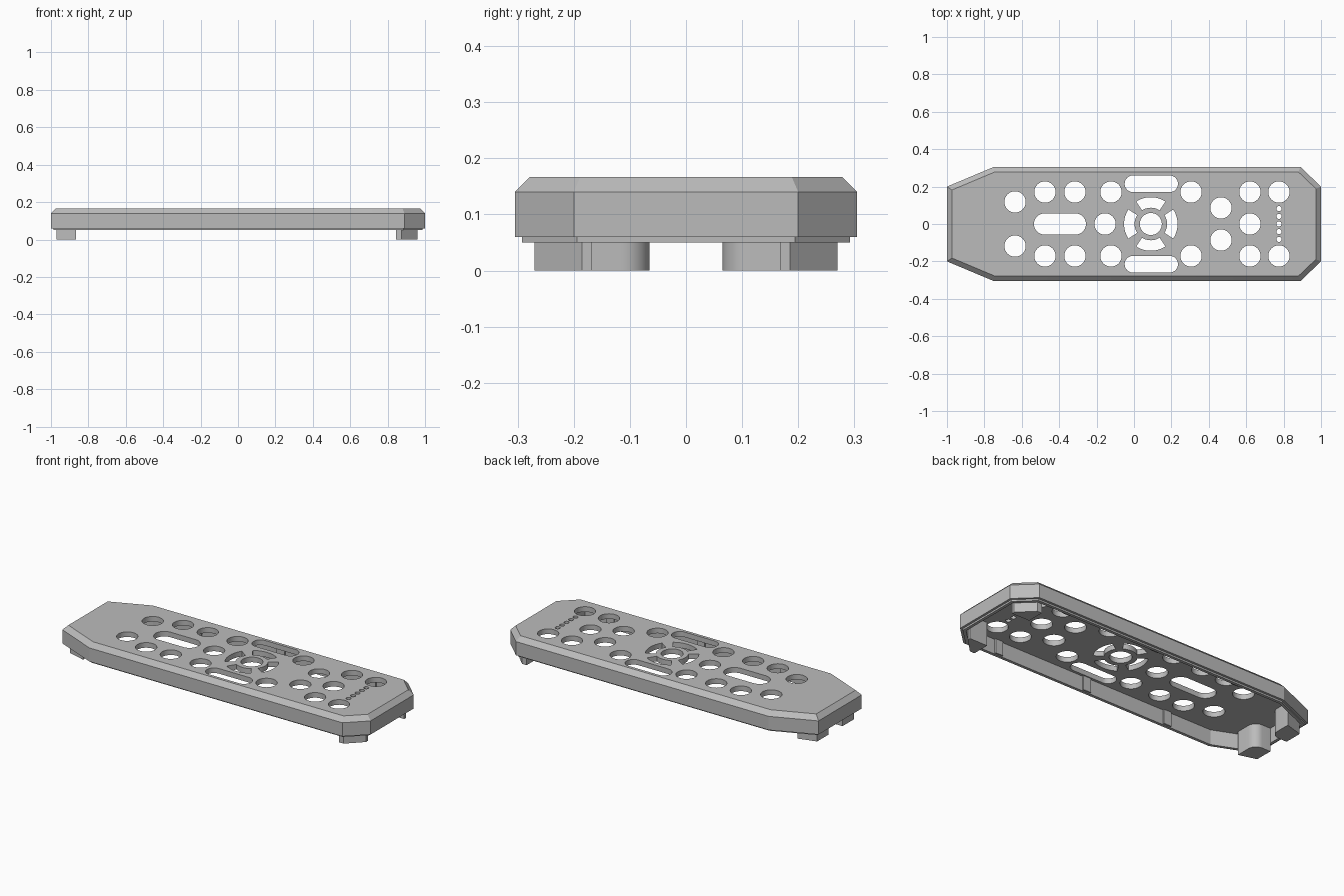
import bpy, bmesh
from math import sin, cos, pi, radians
from mathutils import Vector

cube = bpy.data.objects.get("Cube")
if cube:
    bpy.data.objects.remove(cube, do_unlink=True)

grey = bpy.data.materials.new("plain grey")
grey.use_nodes = True
COLOR = (0.5, 0.5, 0.5, 1)
grey.diffuse_color = COLOR
grey.node_tree.nodes["Principled BSDF"].inputs["Base Color"].default_value = COLOR

FLOOR, CEILING, TOP = 0.05, 0.137, 0.167
WALL = 0.03


def make_object(name, bm):
    bmesh.ops.recalc_face_normals(bm, faces=bm.faces)
    mesh = bpy.data.meshes.new(name)
    bm.to_mesh(mesh)
    bm.free()
    mesh.materials.append(grey)
    obj = bpy.data.objects.new(name, mesh)
    bpy.context.collection.objects.link(obj)
    return obj


def loft(bm, rings):
    """Skin a stack of equal-length point loops and cap both ends."""
    loops = [[bm.verts.new(p) for p in ring] for ring in rings]
    n = len(loops[0])
    for a, b in zip(loops, loops[1:]):
        for i in range(n):
            j = (i + 1) % n
            bm.faces.new((a[i], a[j], b[j], b[i]))
    return loops


def prism(bm, points, z0, z1):
    low, high = loft(bm, [[(x, y, z) for x, y in points] for z in (z0, z1)])
    bm.faces.new(low[::-1])
    bm.faces.new(high)


def inset(points, d):
    """Move each edge of a counter-clockwise outline inward by d."""
    out = []
    for i, p in enumerate(points):
        e1 = (p - points[i - 1]).normalized()
        e2 = (points[(i + 1) % len(points)] - p).normalized()
        n1, n2 = Vector((-e1.y, e1.x)), Vector((-e2.y, e2.x))
        out.append(p + (n1 + n2) * d / (1 + n1.dot(n2)))
    return out


def arc(cx, cy, r, a0, a1, steps):
    return [(cx + r * cos(a0 + (a1 - a0) * i / steps),
             cy + r * sin(a0 + (a1 - a0) * i / steps)) for i in range(steps + 1)]


def slot(x0, x1, y, r):
    return arc(x1 - r, y, r, -pi / 2, pi / 2, 16) + arc(x0 + r, y, r, pi / 2, 1.5 * pi, 16)


def circle(x, y, r, n=32):
    return arc(x, y, r, 0, 2 * pi, n)[:-1]


# Hollow shell: lip, wall, chamfer, top, then the inner wall and ceiling
half = [(1, 0.2), (0.89, 0.305), (-0.75, 0.305), (-1, 0.2)]
outline = [Vector(p) for p in half] + [Vector((x, -y)) for x, y in reversed(half)]
profile = [(WALL, CEILING), (WALL, FLOOR), (0.013, FLOOR), (0.013, 0.06),
           (0, 0.06), (0, 0.14), (0.027, TOP)]
bm = bmesh.new()
loops = loft(bm, [[(p.x, p.y, z) for p in inset(outline, d)] for d, z in profile])
bm.faces.new(loops[0])
bm.faces.new(loops[-1])
shell = make_object("top_shell", bm)

# Button openings
R = 0.057
cuts = [circle(x, 0, R) for x in (-0.155, 0.62)]
pairs = [(-0.636, 0.118)] + [(x, 0.171) for x in (-0.476, -0.316, -0.123, 0.305, 0.62, 0.775)]
pairs.append((0.465, 0.086))
for side in (1, -1):
    cuts += [circle(x, y * side, R) for x, y in pairs]
    cuts.append(slot(-0.05, 0.235, 0.215 * side, 0.045))
cuts.append(slot(-0.535, -0.257, 0, R))

# Small indicator openings
cuts += [circle(0.775, 0.041 * i, 0.014, 16) for i in range(-2, 3)]

# Round direction pad: centre hole and four curved openings
PAD = 0.09
cuts.append(circle(PAD, 0, 0.059))
for k in range(4):
    mid, spread = k * pi / 2, radians(33)
    cuts.append(arc(PAD, 0, 0.143, mid - spread, mid + spread, 12)
                + arc(PAD, 0, 0.087, mid + spread, mid - spread, 12))

bm = bmesh.new()
for points in cuts:
    prism(bm, points, 0.1, 0.2)
cutter = make_object("opening_cutter", bm)
cutter.hide_render = True

mod = shell.modifiers.new("openings", "BOOLEAN")
mod.operation = "DIFFERENCE"
mod.solver = "EXACT"
mod.object = cutter
bpy.context.view_layer.objects.active = shell
bpy.ops.object.modifier_apply(modifier=mod.name)
bpy.data.objects.remove(cutter, do_unlink=True)

# Corner posts and inner wall ribs, mirrored left and right
front_post = [(0.845, 0.27), (0.875, 0.27), (0.96, 0.185), (0.96, 0.168), (0.845, 0.168)]
rear_post = ([(-0.865, 0.2), (-0.97, 0.17), (-0.97, 0.065)]
             + arc(-0.915, 0.115, 0.05, -pi / 2, 0, 10))
parts = [("end_post", front_post, 0), ("rounded_post", rear_post, 0)]
for x in (0.68, 0.09, -0.45):
    parts.append(("wall_rib", [(x - 0.025, 0.266), (x + 0.025, 0.266),
                               (x + 0.025, 0.28), (x - 0.025, 0.28)], FLOOR + 0.004))
objects = [shell]
for name, points, z0 in parts:
    for side, label in ((1, "back"), (-1, "front")):
        bm = bmesh.new()
        prism(bm, [(x, y * side) for x, y in points], z0, CEILING + 0.003)
        objects.append(make_object(f"{label}_{name}", bm))

# Smooth the curved walls, keep the flat facets crisp
bpy.ops.object.select_all(action="DESELECT")
for obj in objects:
    obj.select_set(True)
bpy.ops.object.shade_smooth_by_angle(angle=radians(20))
